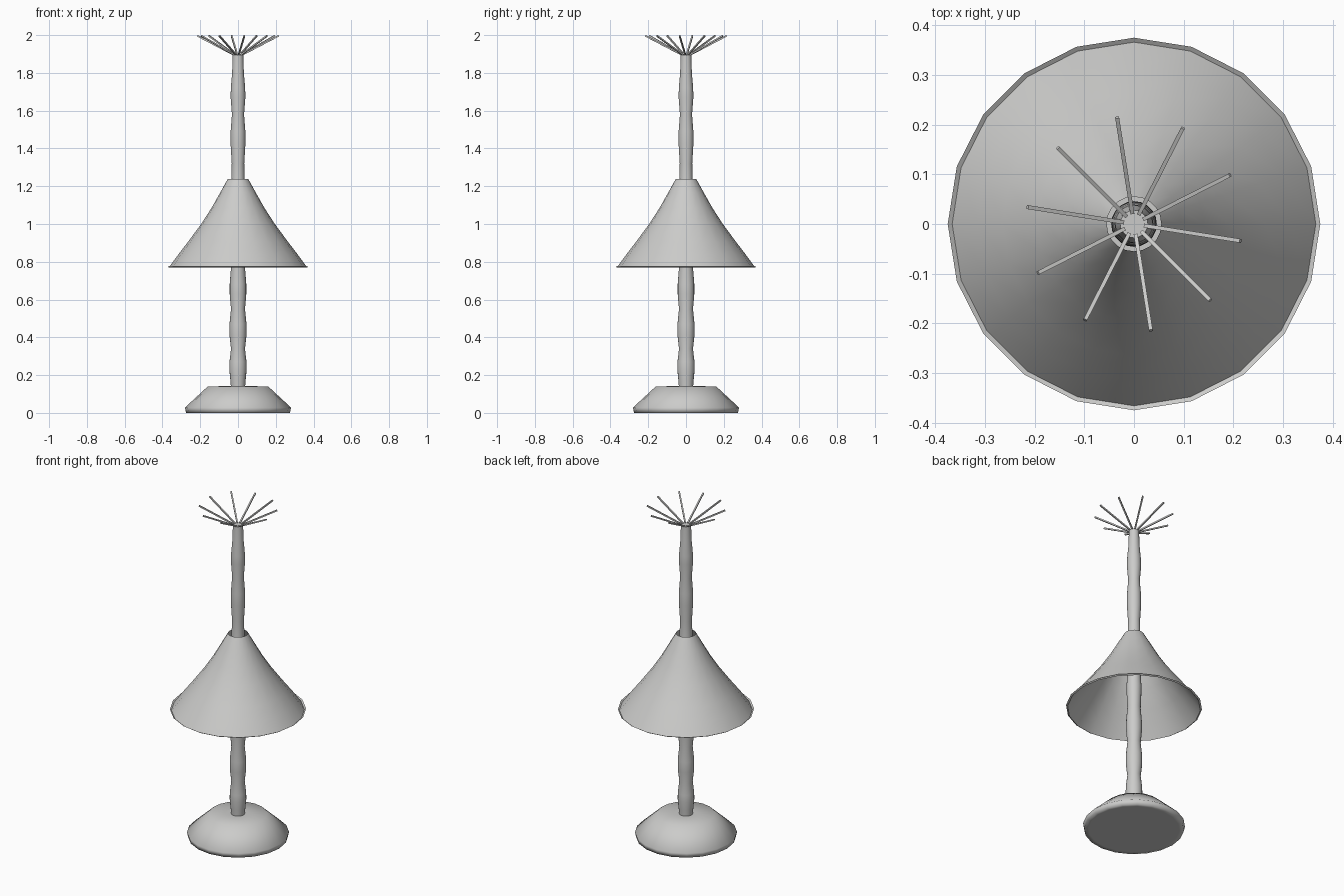
import bpy, bmesh, math
from mathutils import Vector

cube = bpy.data.objects.get("Cube")
if cube:
    bpy.data.objects.remove(cube, do_unlink=True)

SIDES = 20

# Single plain grey finish
grey = bpy.data.materials.new("plain grey")
grey.use_nodes = True
colour = (0.6, 0.6, 0.59, 1)
grey.diffuse_color = colour
grey.node_tree.nodes["Principled BSDF"].inputs["Base Color"].default_value = colour


def finish(name, bm, smooth_angle=None):
    mesh = bpy.data.meshes.new(name)
    bm.to_mesh(mesh)
    bm.free()
    mesh.materials.append(grey)
    obj = bpy.data.objects.new(name, mesh)
    bpy.context.collection.objects.link(obj)
    if smooth_angle:
        bpy.ops.object.select_all(action="DESELECT")
        obj.select_set(True)
        bpy.context.view_layer.objects.active = obj
        bpy.ops.object.shade_smooth_by_angle(angle=math.radians(smooth_angle))
    return obj


def lathe(name, profile, smooth_angle, capped=True):
    """Revolve (radius, height) pairs, listed from bottom to top, around z."""
    bm = bmesh.new()
    rings = []
    for r, z in profile:
        angles = [math.tau * i / SIDES for i in range(SIDES)]
        rings.append([bm.verts.new((r * math.cos(a), r * math.sin(a), z)) for a in angles])
    for low, high in zip(rings, rings[1:]):
        for i in range(SIDES):
            j = (i + 1) % SIDES
            bm.faces.new((low[i], low[j], high[j], high[i]))
    if capped:
        bm.faces.new(rings[0][::-1])
        bm.faces.new(rings[-1])
    return finish(name, bm, smooth_angle)


# Foot: slightly undercut rim below a sloping, softly shaded top
lathe("base", [(0.25, 0), (0.275, 0), (0.281, 0.028), (0.16, 0.14), (0.05, 0.142)], 120)

# Wavy pole running from the foot to the crown
lathe("pole", [
    (0.037, 0.13), (0.041, 0.18), (0.046, 0.23), (0.045, 0.27), (0.037, 0.34),
    (0.045, 0.41), (0.045, 0.47), (0.037, 0.55), (0.044, 0.63), (0.044, 0.68),
    (0.037, 0.77), (0.042, 0.9), (0.036, 1.0), (0.042, 1.12), (0.035, 1.24),
    (0.033, 1.32), (0.039, 1.42), (0.039, 1.49), (0.032, 1.58), (0.039, 1.67),
    (0.038, 1.72), (0.031, 1.8), (0.028, 1.895)], 50)

# Open flared shade with a small turned-up lip
lathe("shade", [
    (0.375, 0.776), (0.366, 0.77), (0.315, 0.84), (0.265, 0.905), (0.195, 1.0),
    (0.14, 1.085), (0.095, 1.165), (0.055, 1.237)], 50, capped=False)

# Crown of ten thin square spokes
HALF = 0.004
for n in range(10):
    a = math.radians(36 * n - 9)
    out = Vector((math.cos(a), math.sin(a), 0))
    start = out * 0.022 + Vector((0, 0, 1.895))
    end = out * 0.217 + Vector((0, 0, 1.996))
    direction = end - start
    bm = bmesh.new()
    bmesh.ops.create_cube(bm, size=1)
    bmesh.ops.scale(bm, vec=(direction.length, 2 * HALF, 2 * HALF), verts=bm.verts)
    along = direction.normalized()
    side = Vector((-out.y, out.x, 0))
    up = along.cross(side)
    for v in bm.verts:
        v.co = (start + end) / 2 + along * v.co.x + side * v.co.y + up * v.co.z
    finish(f"crown_spoke_{n + 1}", bm)
